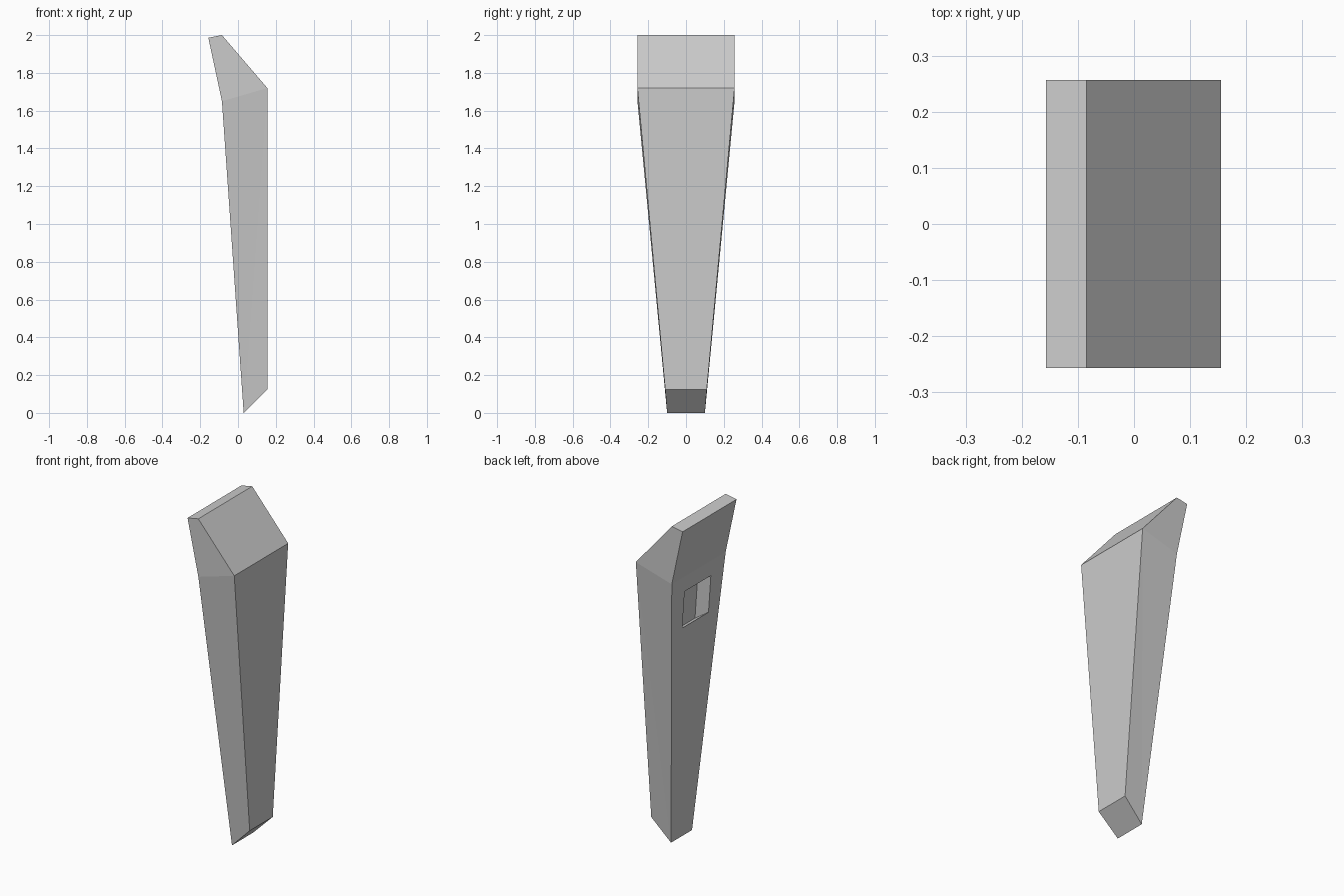
import bpy
import bmesh

cube = bpy.data.objects.get("Cube")
if cube:
    bpy.data.objects.remove(cube, do_unlink=True)

grey = bpy.data.materials.new("plain grey")
colour = (0.6, 0.6, 0.6, 1)
grey.diffuse_color = colour
grey.use_nodes = True
grey.node_tree.nodes["Principled BSDF"].inputs["Base Color"].default_value = colour

# Side profile as (x, half width, z), clockwise from the toe
TOE = (0.03, 0.10, 0)
KNEE = (-0.085, 0.257, 1.65)
TIP = (-0.157, 0.257, 1.986)
CREST = (-0.085, 0.257, 2)
SHOULDER = (0.155, 0.257, 1.72)
HEEL = (0.155, 0.11, 0.125)
profile = [TOE, KNEE, TIP, CREST, SHOULDER, HEEL]

bm = bmesh.new()


def ring(points):
    """Mirrored pairs of vertices, one pair per profile point."""
    return [[bm.verts.new((x, side * y, z)) for side in (-1, 1)] for x, y, z in points]


body = ring(profile)
toe, knee, tip, crest, shoulder, heel = body

# Outer skin across the width, leaving the toe-to-knee panel open
for a, b in zip(body[1:], body[2:] + body[:1]):
    bm.faces.new((a[0], a[1], b[1], b[0]))

# Flanks, folded along the line from toe to shoulder
for s in (0, 1):
    bm.faces.new([p[s] for p in (knee, tip, crest, shoulder)])
    bm.faces.new([p[s] for p in (toe, knee, shoulder)])
    bm.faces.new([p[s] for p in (toe, shoulder, heel)])


# Pocket cut into the long panel, sunk inward and downward
def on_panel(z):
    t = z / KNEE[2]
    return (TOE[0] + t * (KNEE[0] - TOE[0]), 0.125, z)


rim_points = [on_panel(1.33), on_panel(1.555)]
rim = ring(rim_points)
floor = ring([(x + 0.09, y, z - 0.06) for x, y, z in rim_points])


def loop(low, high):
    return [low[0], low[1], high[1], high[0]]


def bridge(outer, inner):
    for i in range(4):
        j = (i + 1) % 4
        bm.faces.new((outer[i], outer[j], inner[j], inner[i]))


bridge(loop(toe, knee), loop(*rim))
bridge(loop(*rim), loop(*floor))
bm.faces.new(loop(*floor))

bmesh.ops.recalc_face_normals(bm, faces=bm.faces[:])
mesh = bpy.data.meshes.new("tapered_grip")
bm.to_mesh(mesh)
bm.free()
mesh.materials.append(grey)
grip = bpy.data.objects.new("tapered_grip", mesh)
bpy.context.collection.objects.link(grip)
